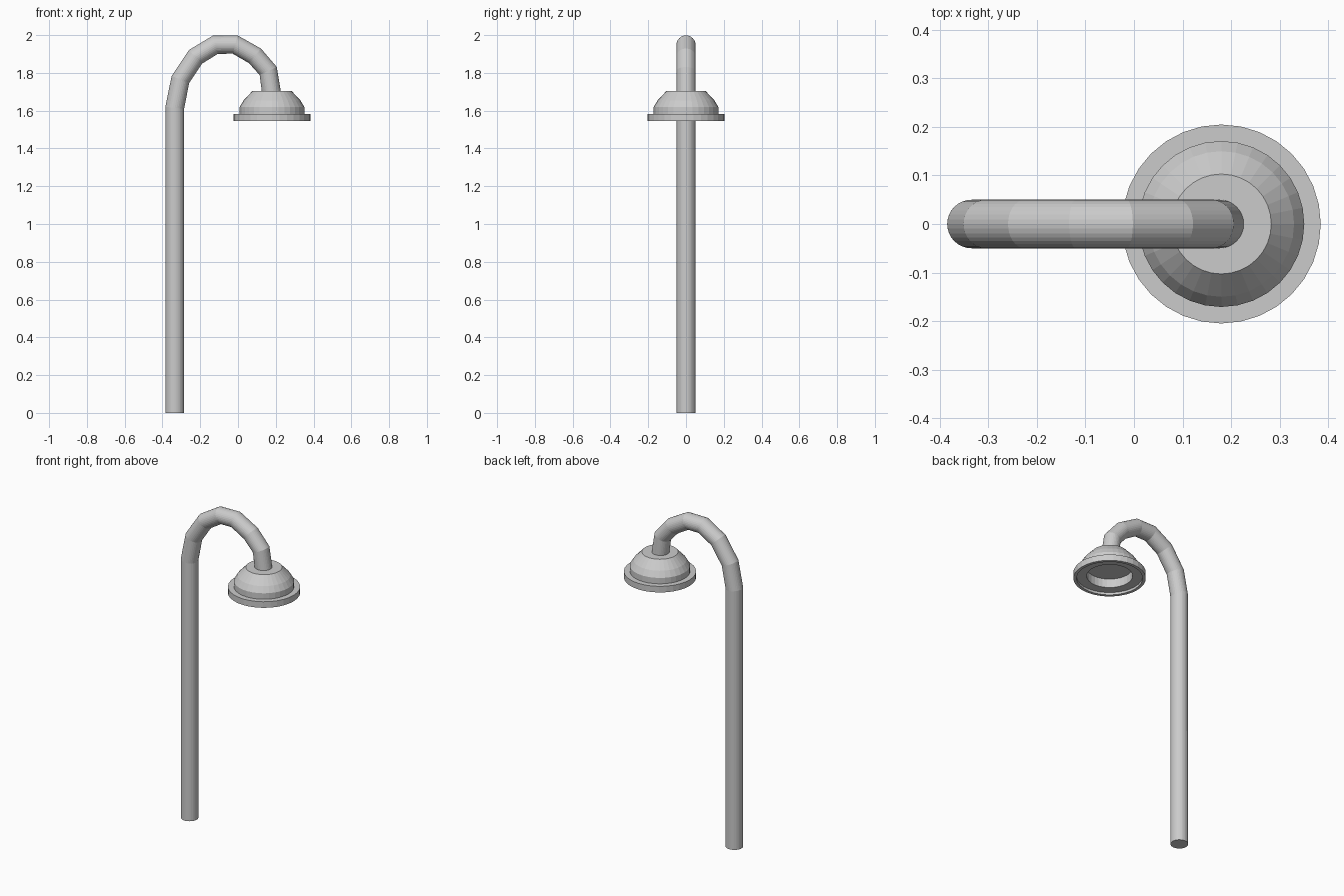
import bpy, bmesh, math

if "Cube" in bpy.data.objects:
    bpy.data.objects.remove(bpy.data.objects["Cube"])

SIDES = 32


def tube(name, points, radius):
    """Round pipe swept along a polyline in the xz plane."""
    curve = bpy.data.curves.new(name, 'CURVE')
    curve.dimensions = '3D'
    curve.bevel_depth = radius
    curve.bevel_resolution = 14
    curve.use_fill_caps = True
    spline = curve.splines.new('POLY')
    spline.points.add(len(points) - 1)
    for p, (x, z) in zip(spline.points, points):
        p.co = (x, 0, z, 1)
    spline.use_smooth = False
    ob = bpy.data.objects.new(name, curve)
    bpy.context.collection.objects.link(ob)
    bpy.ops.object.select_all(action='DESELECT')
    bpy.context.view_layer.objects.active = ob
    ob.select_set(True)
    bpy.ops.object.convert(target='MESH')
    return ob


def lathe(name, profile, x):
    """Closed solid turned around a vertical axis; profile is (radius, z)."""
    bm = bmesh.new()
    verts = [bm.verts.new((r, 0, z)) for r, z in profile]
    edges = [bm.edges.new(pair) for pair in zip(verts, verts[1:])]
    bmesh.ops.spin(bm, geom=verts + edges, cent=(0, 0, 0), axis=(0, 0, 1),
                   angle=math.tau, steps=SIDES, use_duplicate=False)
    bmesh.ops.remove_doubles(bm, verts=bm.verts, dist=1e-5)
    # cap the top and the lamp recess
    bmesh.ops.holes_fill(bm, edges=[e for e in bm.edges if e.is_boundary], sides=0)
    bmesh.ops.recalc_face_normals(bm, faces=bm.faces)
    mesh = bpy.data.meshes.new(name)
    bm.to_mesh(mesh)
    bm.free()
    ob = bpy.data.objects.new(name, mesh)
    ob.location.x = x
    bpy.context.collection.objects.link(ob)
    return ob


# Straight post and curved neck in one pipe
tube("post_and_neck", [
    (-0.335, 0), (-0.335, 1.615), (-0.305, 1.765), (-0.225, 1.885),
    (-0.12, 1.949), (-0.015, 1.95), (0.09, 1.89), (0.16, 1.81),
    (0.178, 1.69)], 0.05)

# Lamp shade with wide rim and stepped recess underneath
lathe("lamp_shade", [
    (0.103, 1.705), (0.15, 1.655), (0.171, 1.62), (0.171, 1.583),
    (0.205, 1.583), (0.205, 1.545), (0.187, 1.545), (0.187, 1.56),
    (0.13, 1.56), (0.13, 1.615)], 0.18)
